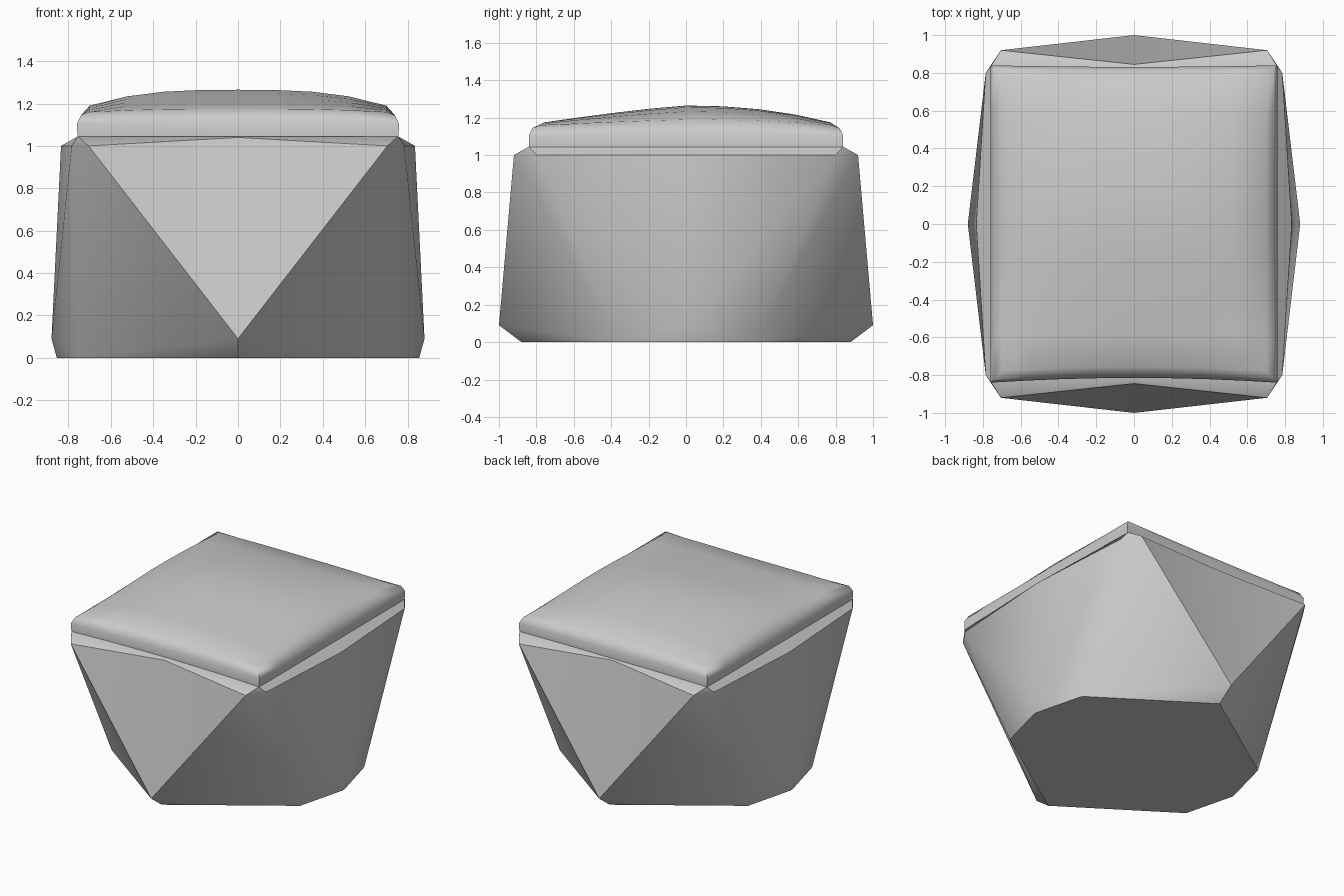
import bpy

if "Cube" in bpy.data.objects:
    bpy.data.objects.remove(bpy.data.objects["Cube"])


def make_object(name, verts, faces, mirror=False, angle=0.5):
    mesh = bpy.data.meshes.new(name)
    mesh.from_pydata(verts, [], faces)
    obj = bpy.data.objects.new(name, mesh)
    bpy.context.collection.objects.link(obj)
    bpy.context.view_layer.objects.active = obj
    obj.select_set(True)
    if mirror:
        mod = obj.modifiers.new("quarters", 'MIRROR')
        mod.use_axis = (True, True, False)
        mod.merge_threshold = 0.0005
        bpy.ops.object.modifier_apply(modifier=mod.name)
    bpy.ops.object.mode_set(mode='EDIT')
    bpy.ops.mesh.select_all(action='SELECT')
    bpy.ops.mesh.normals_make_consistent(inside=False)
    bpy.ops.object.mode_set(mode='OBJECT')
    bpy.ops.object.shade_smooth_by_angle(angle=angle)
    obj.select_set(False)
    return obj


# faceted base: one quarter, mirrored in x and y
quarter = [
    (0, 0, 0), (0.855, 0, 0), (0.76, 0.37, 0), (0, 0.88, 0),     # 0-3 floor
    (0.88, 0, 0.09), (0, 1.0, 0.09),                             # 4-5 low points
    (0.835, 0, 1.0), (0.785, 0.80, 1.0),                         # 6-7 side rim
    (0.705, 0.92, 1.0), (0, 0.845, 1.04),                        # 8-9 end rim
    (0.755, 0, 1.045), (0.755, 0.84, 1.045), (0, 0.825, 1.045),  # 10-12 seat edge
    (0, 0, 1.045),
]
faces = [
    (0, 3, 2, 1), (1, 2, 4), (4, 2, 7), (4, 7, 6),
    (2, 5, 8), (2, 8, 7), (2, 3, 5), (5, 9, 8),
    (6, 7, 11, 10), (7, 8, 11), (8, 9, 12, 11), (10, 11, 12, 13),
]
make_object("faceted_base", quarter, faces, mirror=True)


# domed cushion: a grid top with two skirt rings
N = 8


def height(u, v):
    a = 0.075 * abs(u) ** 3
    b = 0.09 * abs(v) ** (1.2 if v < 0 else 2.2)
    return 1.265 - a - b + 8.9 * a * b


def pinch(u, v):
    depth = 0.03 if v < 0 else 0.01
    return 1 - depth * (1 - u * u) * abs(v)


verts, cfaces = [], []
for j in range(N + 1):
    for i in range(N + 1):
        u, v = 2 * i / N - 1, 2 * j / N - 1
        verts.append((0.70 * u, 0.78 * v * pinch(u, v), height(u, v)))
for j in range(N):
    for i in range(N):
        k = j * (N + 1) + i
        cfaces.append((k, k + 1, k + N + 2, k + N + 1))

border = ([(i, 0) for i in range(N)] + [(N, j) for j in range(N)]
          + [(i, N) for i in range(N, 0, -1)] + [(0, j) for j in range(N, 0, -1)])
ring = [j * (N + 1) + i for i, j in border]
for hx, hy, z in ((0.74, 0.82, 1.145), (0.76, 0.84, 1.105), (0.757, 0.838, 1.04)):
    start = len(verts)
    for i, j in border:
        u, v = 2 * i / N - 1, 2 * j / N - 1
        verts.append((hx * u, hy * v * pinch(u, v), z))
    low = list(range(start, len(verts)))
    for n in range(len(ring)):
        m = (n + 1) % len(ring)
        cfaces.append((ring[n], low[n], low[m], ring[m]))
    ring = low
make_object("cushion", verts, cfaces, angle=1.1)
